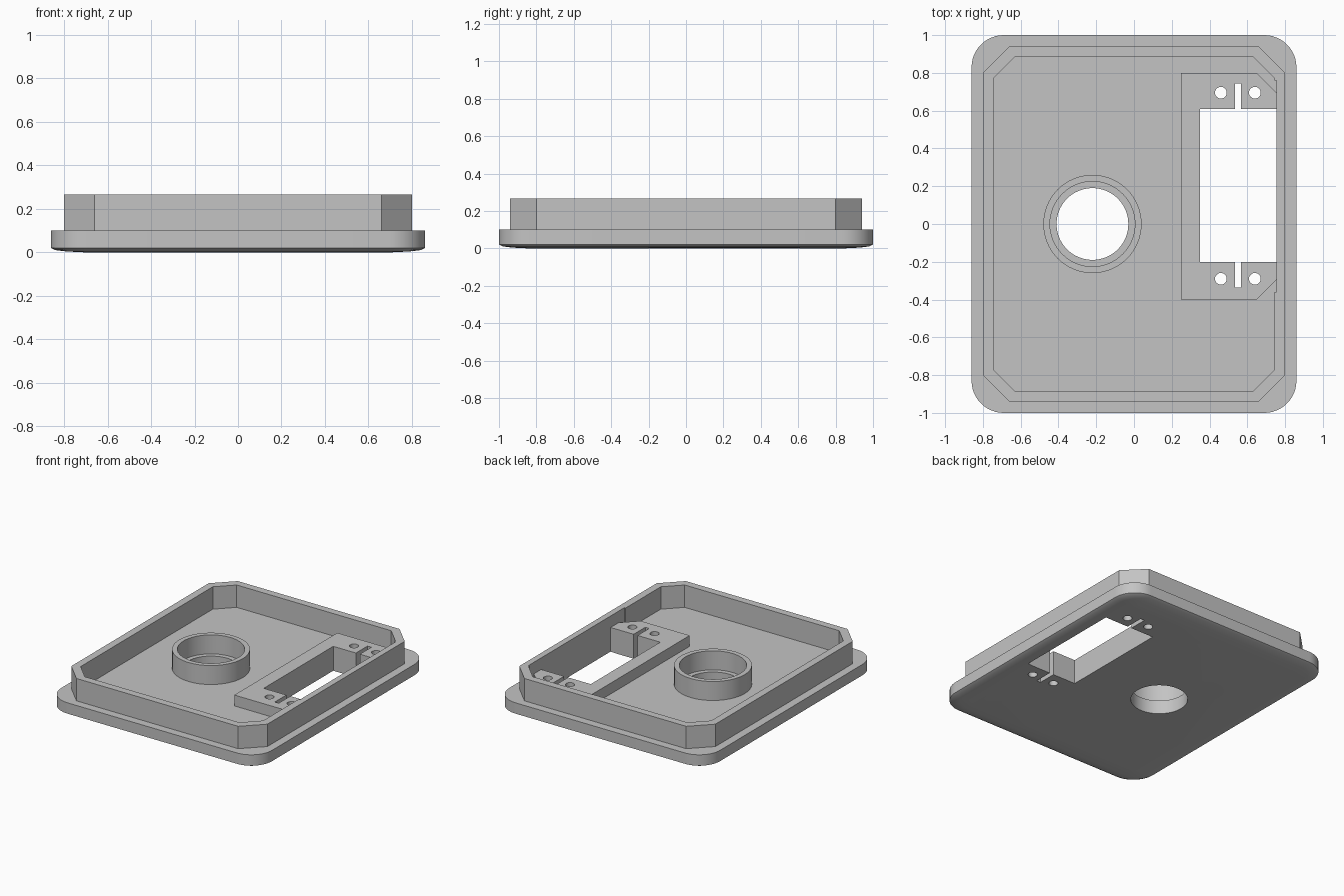
import bpy, bmesh, math

old = bpy.data.objects.get("Cube")
if old:
    bpy.data.objects.remove(old, do_unlink=True)

grey = bpy.data.materials.new("light grey")
grey.use_nodes = True
GREY = (0.55, 0.55, 0.55, 1)
grey.diffuse_color = GREY
grey.node_tree.nodes["Principled BSDF"].inputs["Base Color"].default_value = GREY


def loft(name, rings):
    """Closed solid through a stack of (outline, z) rings."""
    bm = bmesh.new()
    loops = [[bm.verts.new((x, y, z)) for x, y in pts] for pts, z in rings]
    n = len(loops[0])
    for a, b in zip(loops, loops[1:]):
        for i in range(n):
            j = (i + 1) % n
            bm.faces.new((a[i], a[j], b[j], b[i]))
    bm.faces.new(loops[0][::-1])
    bm.faces.new(loops[-1])
    bmesh.ops.recalc_face_normals(bm, faces=bm.faces)
    mesh = bpy.data.meshes.new(name)
    bm.to_mesh(mesh)
    bm.free()
    mesh.materials.append(grey)
    obj = bpy.data.objects.new(name, mesh)
    bpy.context.collection.objects.link(obj)
    return obj


def prism(name, pts, z0, z1):
    return loft(name, [(pts, z0), (pts, z1)])


def rounded(hx, hy, r, steps=12):
    pts = []
    for q, (sx, sy) in enumerate(((1, 1), (-1, 1), (-1, -1), (1, -1))):
        for i in range(steps + 1):
            a = math.pi / 2 * (q + i / steps)
            pts.append((sx * (hx - r) + r * math.cos(a), sy * (hy - r) + r * math.sin(a)))
    return pts


def chamfered(hx, hy, c):
    return [(hx, hy - c), (hx - c, hy), (c - hx, hy), (-hx, hy - c),
            (-hx, c - hy), (c - hx, -hy), (hx - c, -hy), (hx, c - hy)]


def rect(x0, x1, y0, y1):
    return [(x0, y0), (x1, y0), (x1, y1), (x0, y1)]


def circle(x, y, r, n):
    return [(x + r * math.cos(math.tau * i / n), y + r * math.sin(math.tau * i / n))
            for i in range(n)]


def cut(obj, outlines, z0=-0.1, z1=0.5):
    """Cut straight openings through a part."""
    cutters = []
    for pts in outlines:
        cutter = prism("cutter", pts, z0, z1)
        cutter.hide_render = True
        mod = obj.modifiers.new("opening", "BOOLEAN")
        mod.operation, mod.solver, mod.object = "DIFFERENCE", "EXACT", cutter
        cutters.append(cutter)
    bpy.context.view_layer.update()
    graph = bpy.context.evaluated_depsgraph_get()
    mesh = bpy.data.meshes.new_from_object(obj.evaluated_get(graph))
    obj.modifiers.clear()
    obj.data = mesh
    for cutter in cutters:
        bpy.data.objects.remove(cutter, do_unlink=True)


FLOOR = 0.1
BOSS = (-0.22, 0)

# Openings shared by the plate and the bracket
window = rect(0.35, 0.755, -0.2, 0.61)
slots = [rect(0.535, 0.567, 0.6, 0.745), rect(0.535, 0.567, -0.335, -0.19)]
screw_holes = [circle(x, y, 0.031, 24) for x in (0.46, 0.64) for y in (0.695, -0.29)]
openings = [window] + slots + screw_holes

# Rounded plate with a softly eased underside
profile = [(0.15, 0), (0.07, 0.004), (0.02, 0.01), (0, 0.02), (0, FLOOR)]
plate = loft("base_plate", [(rounded(0.86 - d, 1 - d, 0.17 - d), z) for d, z in profile])
cut(plate, openings + [circle(*BOSS, 0.19, 64)])

# Raised rim with chamfered corners and a shallow pocket beside the bracket
rim = prism("raised_rim", chamfered(0.8, 0.94, 0.14), FLOOR, 0.265)
cut(rim, [chamfered(0.745, 0.885, 0.115), rect(0.7, 0.755, -0.36, 0.76)])

# Round collar around the through hole
collar = prism("round_collar", circle(*BOSS, 0.26, 64), FLOOR, 0.24)
cut(collar, [circle(*BOSS, 0.225, 64)])

# Mounting bracket framing the window on three sides
outline = [(0.25, -0.4), (0.65, -0.4), (0.755, -0.295),
           (0.755, 0.695), (0.65, 0.8), (0.25, 0.8)]
bracket = prism("mounting_bracket", outline, FLOOR, 0.18)
cut(bracket, [rect(0.35, 0.9, -0.2, 0.61)] + slots + screw_holes)

# Smooth the round walls and keep the edges crisp
bpy.ops.object.select_all(action="DESELECT")
for obj in (plate, rim, collar, bracket):
    obj.select_set(True)
    bpy.context.view_layer.objects.active = obj
bpy.ops.object.shade_smooth_by_angle(angle=math.radians(30))
